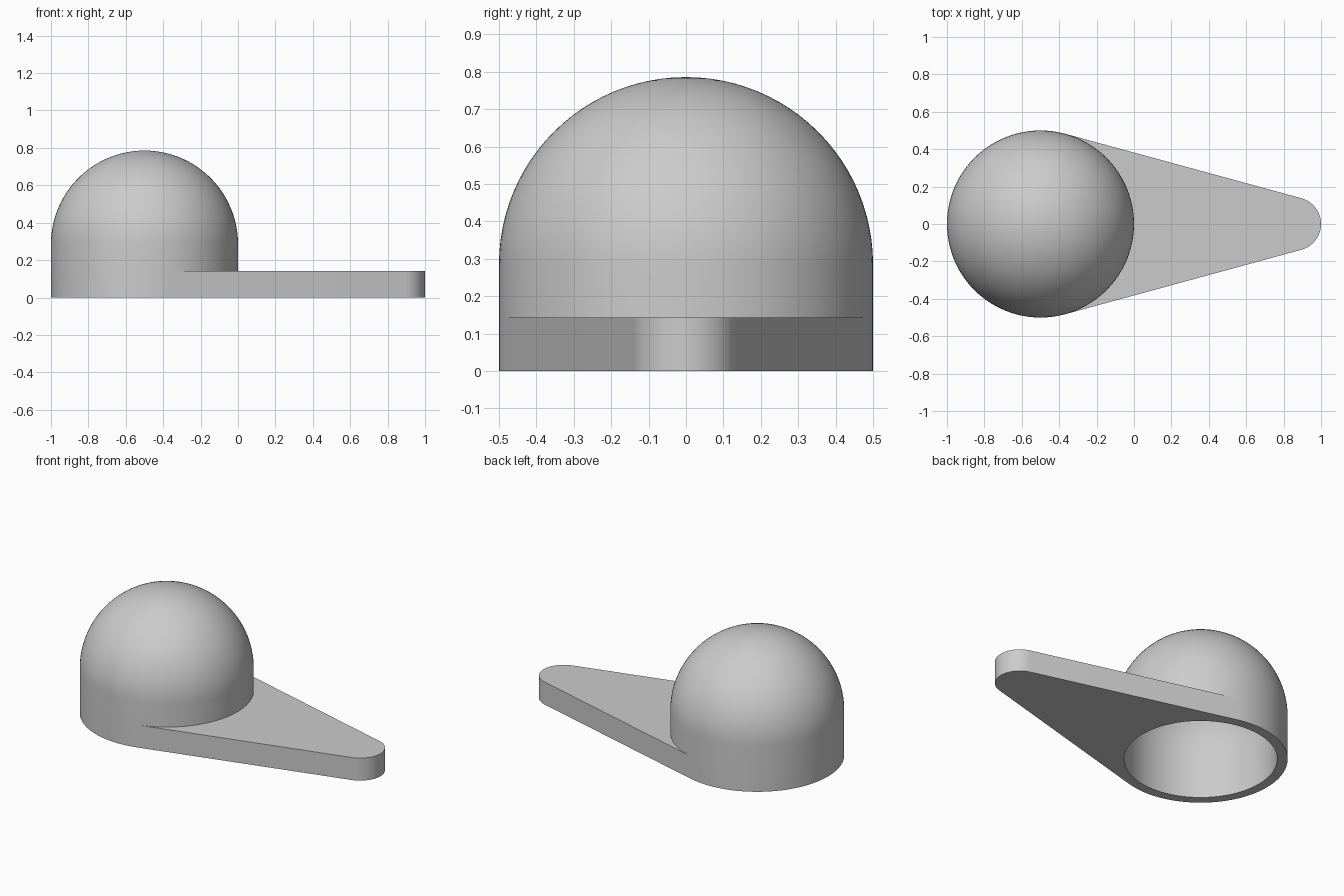
import bpy, bmesh, math
from mathutils import Vector

cube = bpy.data.objects.get("Cube")
if cube:
    bpy.data.objects.remove(cube, do_unlink=True)

HUB = Vector((-0.5, 0, 0))
R_OUT, R_IN = 0.5, 0.44
STRAIGHT = 2 / 7            # height of the cylindrical wall below the dome
THICK = R_TIP = 1 / 7       # arm thickness and tip radius
TIP = Vector((1 - R_TIP, 0, 0))
SEGS = 96

grey = bpy.data.materials.new("plain grey")
grey.use_nodes = True
grey.diffuse_color = (0.6, 0.6, 0.6, 1)
grey.node_tree.nodes["Principled BSDF"].inputs["Base Color"].default_value = grey.diffuse_color


def finish(bm, name):
    mesh = bpy.data.meshes.new(name)
    bm.to_mesh(mesh)
    bm.free()
    mesh.materials.append(grey)
    obj = bpy.data.objects.new(name, mesh)
    bpy.context.collection.objects.link(obj)
    bpy.ops.object.select_all(action='DESELECT')
    obj.select_set(True)
    bpy.context.view_layer.objects.active = obj
    bpy.ops.object.shade_smooth_by_angle(angle=math.radians(30))


def on_circle(centre, radius, angle):
    return centre + Vector((math.cos(angle), math.sin(angle), 0)) * radius


def dome_profile(radius, steps=24):
    """Wall foot, then a quarter arc up to the pole."""
    arc = [i / steps * math.pi / 2 for i in range(steps + 1)]
    return [Vector((radius, 0, 0))] + [
        Vector((radius * math.cos(a), 0, STRAIGHT + radius * math.sin(a))) for a in arc]


# Hollow domed housing, open underneath
bm = bmesh.new()
profile = dome_profile(R_IN)[::-1] + dome_profile(R_OUT)
verts = [bm.verts.new(HUB + p) for p in profile]
edges = [bm.edges.new(pair) for pair in zip(verts, verts[1:])]
bmesh.ops.spin(bm, geom=verts + edges, cent=HUB, axis=(0, 0, 1),
               angle=math.tau, steps=SEGS, use_merge=False)
bmesh.ops.remove_doubles(bm, verts=bm.verts, dist=0.0001)
bmesh.ops.recalc_face_normals(bm, faces=bm.faces)
finish(bm, "domed_housing")

# Tapered arm, tangent to the housing and to its round tip
tangent = math.acos((R_OUT - R_TIP) / (TIP.x - HUB.x))
tip_steps = 32
outline = [on_circle(TIP, R_TIP, tangent * (2 * i / tip_steps - 1)) for i in range(tip_steps + 1)]
step = math.tau / SEGS
last = int(tangent / step)
hub_angles = [tangent] + [k * step for k in range(last, -last - 1, -1)] + [-tangent]
outline += [on_circle(HUB, R_OUT, a) for a in hub_angles]

bm = bmesh.new()
base = bm.faces.new([bm.verts.new(p) for p in outline])
top = bmesh.ops.extrude_face_region(bm, geom=[base], use_keep_orig=True)["geom"]
bmesh.ops.translate(bm, vec=(0, 0, THICK), verts=[g for g in top if isinstance(g, bmesh.types.BMVert)])
bmesh.ops.recalc_face_normals(bm, faces=bm.faces)
# Open the side that joins the housing wall
joint = [f for f in bm.faces if all((v.co - HUB).xy.length < R_OUT + 0.001 for v in f.verts)]
bmesh.ops.delete(bm, geom=joint, context='FACES')
finish(bm, "tapered_arm")
